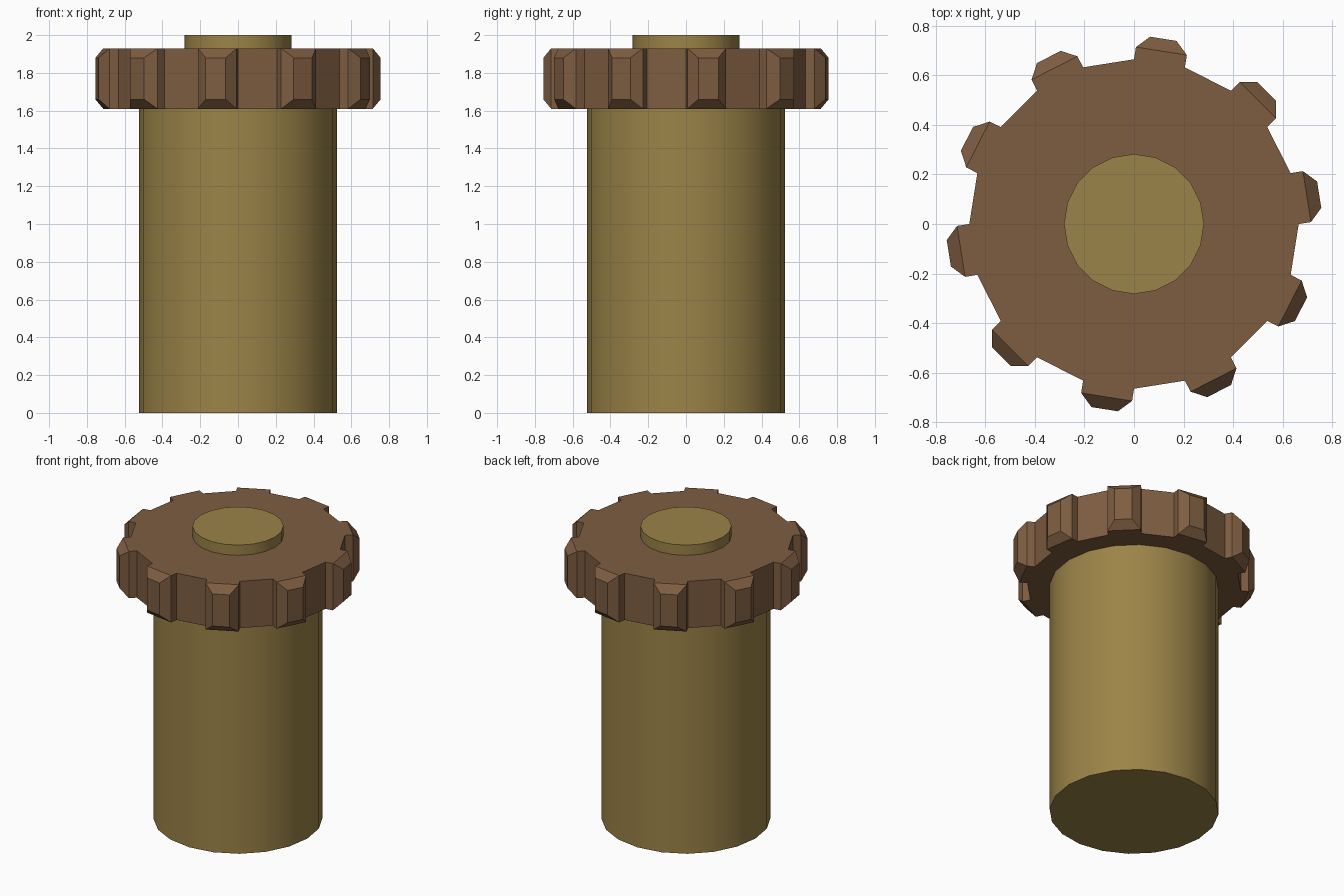
import bpy, bmesh, math
from mathutils import Matrix

if "Cube" in bpy.data.objects:
    bpy.data.objects.remove(bpy.data.objects["Cube"])

SIDES = 20


def material(name, rgb):
    mat = bpy.data.materials.new(name)
    mat.diffuse_color = (*rgb, 1)
    mat.use_nodes = True
    mat.node_tree.nodes["Principled BSDF"].inputs["Base Color"].default_value = mat.diffuse_color
    return mat


def drum(radius, z0, z1):
    """Closed cylinder between two heights, as a bmesh."""
    bm = bmesh.new()
    bmesh.ops.create_cone(bm, cap_ends=True, segments=SIDES, radius1=radius,
                          radius2=radius, depth=z1 - z0,
                          matrix=Matrix.Translation((0, 0, (z0 + z1) / 2)))
    bm.normal_update()
    return bm


def finish(bm, name, mat, smooth=False):
    me = bpy.data.meshes.new(name)
    bm.to_mesh(me)
    bm.free()
    ob = bpy.data.objects.new(name, me)
    bpy.context.collection.objects.link(ob)
    me.materials.append(mat)
    if smooth:
        bpy.ops.object.select_all(action='DESELECT')
        ob.select_set(True)
        bpy.context.view_layer.objects.active = ob
        bpy.ops.object.shade_smooth_by_angle(angle=math.radians(30))
    return ob


brass = material("brass", (0.33, 0.23, 0.065))
brown = material("brown", (0.21, 0.11, 0.053))

# Main barrel and the small pin that pokes through the cap
finish(drum(0.525, 0, 1.61), "barrel", brass, smooth=True)
finish(drum(0.282, 1.61, 2.0), "pin", brass, smooth=True)

# Toothed cap: every second side face grows a chamfered tooth
bm = drum(0.664, 1.61, 1.93)
teeth = []
for f in bm.faces:
    c = f.calc_center_median()
    if abs(f.normal.z) < 0.5:
        sector = math.floor(math.degrees(math.atan2(c.y, c.x)) / (360 / SIDES))
        if sector % 2 == 0:
            teeth.append(f)
teeth = bmesh.ops.extrude_discrete_faces(bm, faces=teeth)["faces"]
bm.normal_update()
for f in teeth:
    bmesh.ops.translate(bm, verts=f.verts, vec=f.normal * 0.05)
bm.normal_update()
bmesh.ops.inset_individual(bm, faces=teeth, thickness=0.05, depth=0.05,
                           use_even_offset=True)
bmesh.ops.recalc_face_normals(bm, faces=bm.faces)
finish(bm, "toothed_cap", brown)
